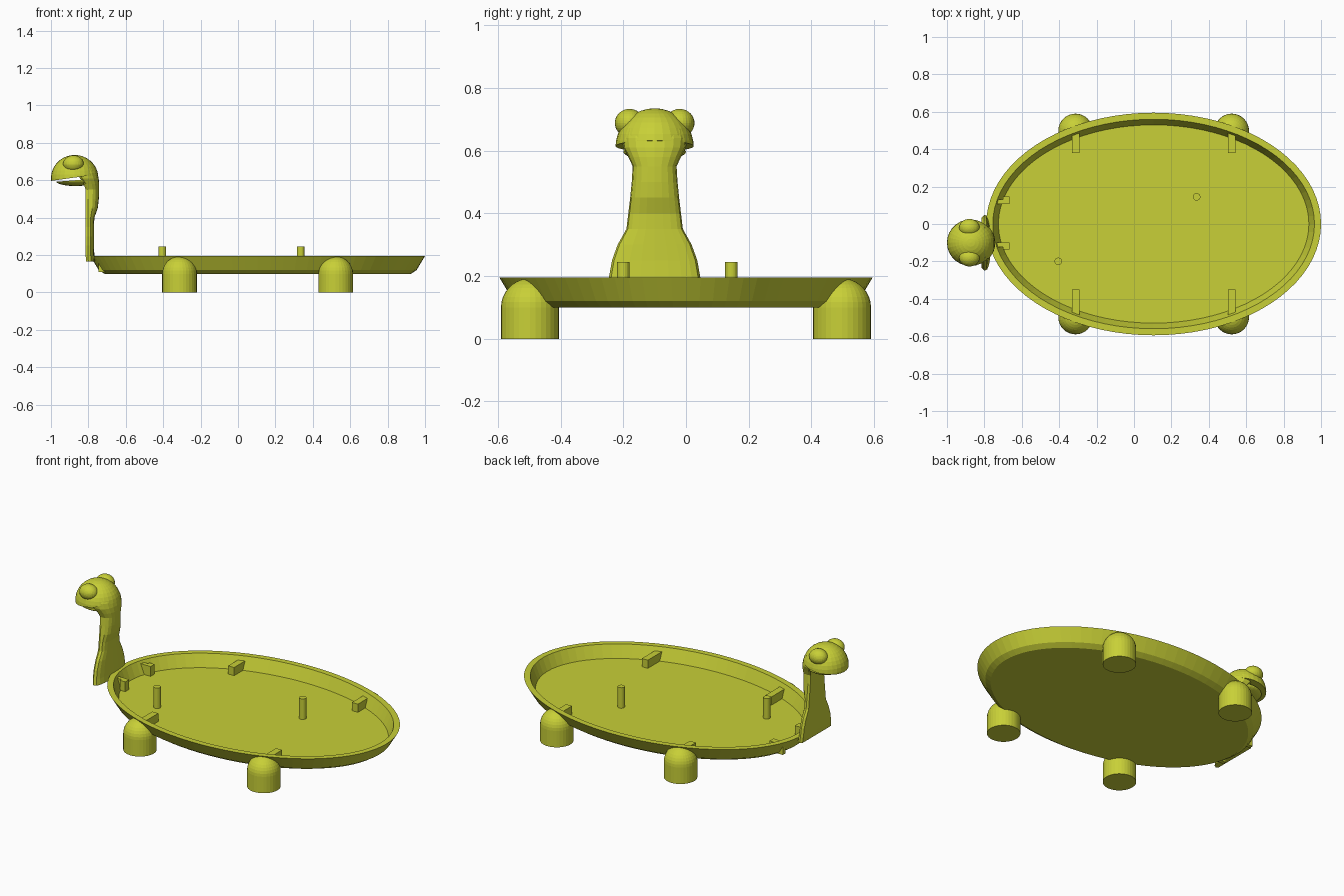
import bpy, bmesh, math
from mathutils import Vector, Matrix

if "Cube" in bpy.data.objects:
    bpy.data.objects.remove(bpy.data.objects["Cube"])

mat = bpy.data.materials.new("yellow_green")
mat.diffuse_color = (0.58, 0.63, 0.038, 1)
mat.use_nodes = True
mat.node_tree.nodes["Principled BSDF"].inputs["Base Color"].default_value = mat.diffuse_color

CX, RX, RY = 0.105, 0.895, 0.595   # tray centre and rim radii
HY = -0.10                         # head and neck centre line


def finish(bm, name):
    bmesh.ops.recalc_face_normals(bm, faces=bm.faces)
    me = bpy.data.meshes.new(name)
    bm.to_mesh(me)
    bm.free()
    me.materials.append(mat)
    ob = bpy.data.objects.new(name, me)
    bpy.context.collection.objects.link(ob)
    return ob


def loft(name, rings):
    """Skin a list of closed rings and cap both ends."""
    bm = bmesh.new()
    vs = [[bm.verts.new(p) for p in r] for r in rings]
    n = len(vs[0])
    for a, b in zip(vs, vs[1:]):
        for i in range(n):
            j = (i + 1) % n
            bm.faces.new((a[i], a[j], b[j], b[i]))
    bm.faces.new(vs[0])
    bm.faces.new(vs[-1])
    return finish(bm, name)


def ellipse(rx, ry, z, cx=0, cy=0, n=32):
    return [(cx + rx * math.cos(2 * math.pi * i / n),
             cy + ry * math.sin(2 * math.pi * i / n), z) for i in range(n)]


def tray_ring(inset, z):
    return ellipse(RX - inset, RY - inset, z, CX, 0, 80)


def box(name, x0, x1, y0, y1, z0, z1):
    return loft(name, [[(x0, y0, z), (x1, y0, z), (x1, y1, z), (x0, y1, z)]
                       for z in (z0, z1)])


def ball(name, centre, radii, cut=None):
    """Ellipsoid, optionally cut; the side the normal points to is kept."""
    bm = bmesh.new()
    bmesh.ops.create_uvsphere(bm, u_segments=28, v_segments=18, radius=1)
    bm.transform(Matrix.Translation(centre) @ Matrix.Diagonal((*radii, 1)))
    if cut:
        bmesh.ops.bisect_plane(bm, geom=bm.verts[:] + bm.edges[:] + bm.faces[:],
                               plane_co=cut[0], plane_no=cut[1], clear_inner=True)
        bmesh.ops.holes_fill(bm, edges=[e for e in bm.edges if e.is_boundary], sides=0)
    return finish(bm, name)


# Shallow oval tray with sloping wall
loft("tray", [tray_ring(*p) for p in
              [(0.075, 0.1), (0.045, 0.12), (0, 0.195), (0.035, 0.195), (0.065, 0.12)]])

# Hollow of the tray, used to trim the leg tops
cutter = loft("hollow_cutter", [tray_ring(0.06, 0.11), tray_ring(0.02, 0.24)])
cutter.hide_render = True

# Four domed legs and the ribs inside the wall above them
R = 0.0925
for end, x in (("left", -0.3125), ("right", 0.5225)):
    for side, s in (("front", -1), ("back", 1)):
        rings = [ellipse(R, R, 0, x, s * 0.4975)]
        for k in range(9):
            a = math.radians(k * 10.5)
            rings.append(ellipse(R * math.cos(a), R * math.cos(a),
                                 0.1 + R * math.sin(a), x, s * 0.4975))
        leg = loft(f"{side}_{end}_leg", rings)
        m = leg.modifiers.new("trim", 'BOOLEAN')
        m.operation = 'DIFFERENCE'
        m.solver = 'EXACT'
        m.object = cutter
        bpy.context.view_layer.objects.active = leg
        bpy.ops.object.modifier_apply(modifier="trim")
        y0, y1 = sorted((s * (0.38 if s > 0 else 0.35), s * 0.495))
        box(f"{side}_{end}_rib", x - 0.02, x + 0.02, y0, y1, 0.11, 0.17)
bpy.data.objects.remove(cutter)

# Two locating pins on the floor
for i, (x, y) in enumerate([(-0.405, -0.2), (0.335, 0.145)]):
    loft(f"pin_{i + 1}", [ellipse(0.02, 0.02, z, x, y, 20) for z in (0.11, 0.245)])

# Pair of small hooked clips beside the neck
for name, y, s in (("front", -0.11, 1), ("back", 0.12, -1)):
    box(f"{name}_clip_arm", -0.745, -0.665, y - 0.012, y + 0.012, 0.11, 0.18)
    y0, y1 = sorted((y, y - s * 0.026))
    box(f"{name}_clip_hook", -0.70, -0.665, y0, y1, 0.11, 0.18)

# Neck: flat front, rounded back, flaring at the base; (z, half width, front x, back x)
sections = [(0.165, 0.150, -0.812, -0.765), (0.20, 0.145, -0.815, -0.768),
            (0.25, 0.136, -0.815, -0.77), (0.30, 0.118, -0.815, -0.77),
            (0.35, 0.090, -0.815, -0.77), (0.40, 0.084, -0.815, -0.768),
            (0.45, 0.078, -0.815, -0.75), (0.50, 0.073, -0.815, -0.744),
            (0.55, 0.070, -0.815, -0.742), (0.58, 0.084, -0.825, -0.742),
            (0.61, 0.100, -0.845, -0.745), (0.64, 0.104, -0.86, -0.752),
            (0.67, 0.098, -0.87, -0.768)]


def d_ring(z, w, xf, xb):
    pts = [(xf, HY - w * 0.92, z), (xf, HY + w * 0.92, z)]
    for k in range(11):
        a = math.pi * k / 10
        pts.append((xf + 0.012 + (xb - xf - 0.012) * math.sin(a) ** 0.7,
                    HY + w * math.cos(a), z))
    return pts


loft("neck", [d_ring(*s) for s in sections])

# Head with open mouth and bulging eyes
ball("head", (-0.873, HY, 0.61), (0.127, 0.125, 0.125),
     ((-0.99, HY, 0.598), Vector((-0.14, 0, 1))))
ball("lower_jaw", (-0.868, HY, 0.597), (0.108, 0.1, 0.028),
     ((-0.97, HY, 0.592), Vector((0.08, 0, -1))))
for side, s in (("front", -1), ("back", 1)):
    ball(f"{side}_eye", (-0.88, HY + s * 0.08, 0.688), (0.055, 0.047, 0.045))
